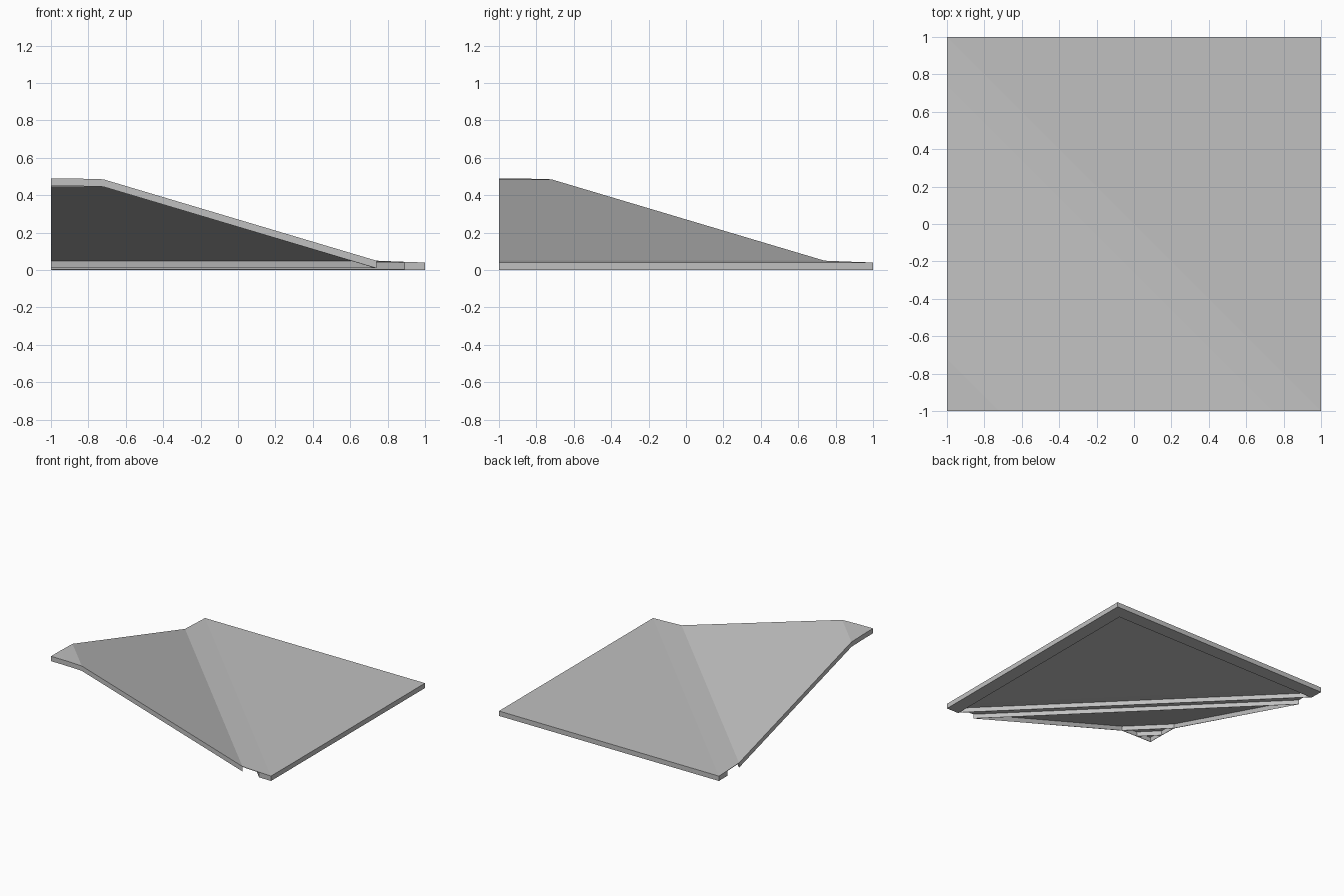
import bpy, bmesh

if "Cube" in bpy.data.objects:
    bpy.data.objects.remove(bpy.data.objects["Cube"])

# One grey for the whole panel
grey = bpy.data.materials.new("light grey")
grey.diffuse_color = (0.53, 0.53, 0.53, 1)
grey.use_nodes = True
grey.node_tree.nodes["Principled BSDF"].inputs["Base Color"].default_value = grey.diffuse_color

DROP = 0.04     # depth of the skirts
SKIN = 0.004    # sheet thickness


def row(t, z):
    """Points where the diagonal line x + y = t crosses the square's border."""
    if abs(t) >= 2:
        return [(t / 2, t / 2, z)]
    if t <= 0:
        return [(t + 1, -1, z), (-1, t + 1, z)]
    return [(1, t - 1, z), (t - 1, 1, z)]


def finish(name, bm):
    mesh = bpy.data.meshes.new(name)
    bm.to_mesh(mesh)
    bm.free()
    mesh.materials.append(grey)
    obj = bpy.data.objects.new(name, mesh)
    bpy.context.collection.objects.link(obj)
    return obj


def sheet(name, rows, skirt):
    """Sheet through diagonal rows; skirt(edge middle x + y) picks hanging edges."""
    bm = bmesh.new()
    verts = [[bm.verts.new(p) for p in row(*r)] for r in rows]
    for a, b in zip(verts, verts[1:]):
        bm.faces.new(a[::-1] + b)
    bm.normal_update()
    for f in bm.faces:
        if f.normal.z < 0:
            f.normal_flip()
    border = [e for e in bm.edges if e.is_boundary
              and skirt((sum(v.co.x + v.co.y for v in e.verts)) / 2)]
    low = {}
    for e in border:
        for v in e.verts:
            if v not in low:
                low[v] = bm.verts.new((v.co.x, v.co.y, max(0, v.co.z - DROP)))
    for e in border:
        loop = e.link_loops[0]
        a, b = loop.vert, loop.link_loop_next.vert
        bm.faces.new((b, a, low[a], low[b]))
    obj = finish(name, bm)
    mod = obj.modifiers.new("skin", "SOLIDIFY")
    mod.thickness = SKIN
    mod.offset = -1
    return obj


def box(name, lo, hi):
    bm = bmesh.new()
    bmesh.ops.create_cube(bm, size=1)
    for v in bm.verts:
        v.co = [hi[i] if v.co[i] > 0 else lo[i] for i in range(3)]
    return finish(name, bm)


# Main surfaces: low flat half, sloping half, raised corner
sheet("flat_panel", [(-0.11, 0.044), (0, 0.04), (2, 0.04)], lambda t: True)
sheet("slope_panel", [(-1.72, 0.485), (-0.26, 0.05)], lambda t: True)
sheet("raised_corner", [(-2, 0.49), (-1.866, 0.489), (-1.72, 0.485)],
      lambda t: t < -1.73)

# Thin bridge between slope and flat panel, open underneath
sheet("bridge_strip", [(-0.26, 0.05), (-0.11, 0.044)], lambda t: False)

# Hanging wall under the raised corner
bm = bmesh.new()
p, q = row(-1.866, 0.487)
bm.faces.new([bm.verts.new(c) for c in
              (p, q, (q[0], q[1], 0.449), (p[0], p[1], 0.449))])
wall = finish("corner_wall", bm)
wall.modifiers.new("skin", "SOLIDIFY").thickness = SKIN

# Rim bars under the two outer edges
box("right_rim_bar", (0.89, -0.999, 0), (0.999, 0.999, 0.038))
box("back_rim_bar", (-0.999, 0.89, 0), (0.999, 0.999, 0.038))
